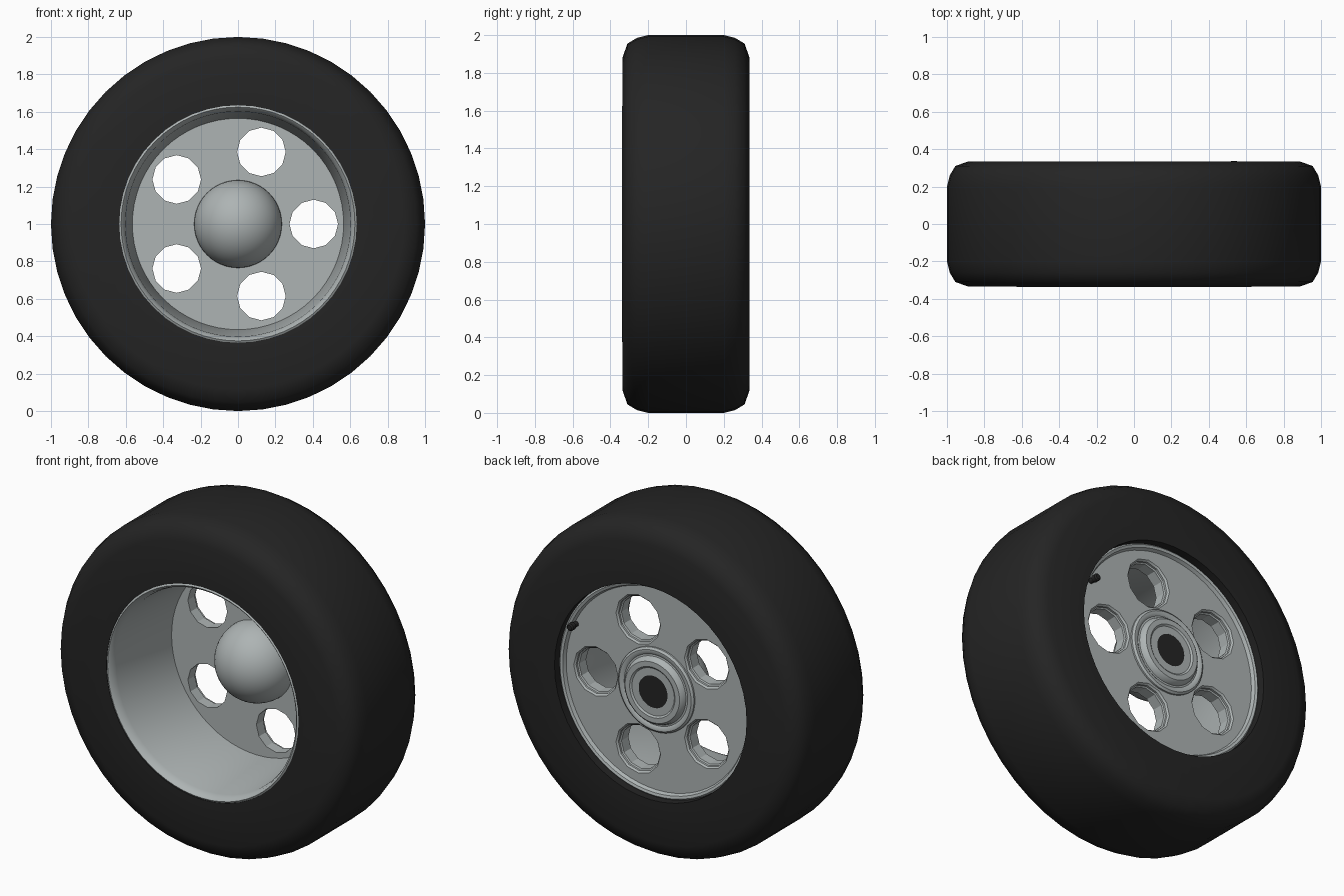
import bpy, bmesh, math
from mathutils import Matrix, Vector

if "Cube" in bpy.data.objects:
    bpy.data.objects.remove(bpy.data.objects["Cube"], do_unlink=True)

HUB = Vector((0, 0, 1))


def material(name, rgb):
    m = bpy.data.materials.new(name)
    m.use_nodes = True
    m.diffuse_color = (*rgb, 1)
    m.node_tree.nodes["Principled BSDF"].inputs["Base Color"].default_value = (*rgb, 1)
    return m


rubber = material("black_rubber", (0.018, 0.018, 0.018))
alloy = material("grey_alloy", (0.42, 0.455, 0.455))


def lathe(name, profile, mat, segs=48, loop=False, centre=HUB, smooth=35):
    """Spin (radius, y) points around an axis along y."""
    bm = bmesh.new()
    rings = []
    for r, y in profile:
        angles = [2 * math.pi * i / segs for i in range(segs)]
        rings.append([bm.verts.new((r * math.cos(a), y, r * math.sin(a))) for a in angles])
    pairs = list(zip(rings, rings[1:]))
    if loop:
        pairs.append((rings[-1], rings[0]))
    for a, b in pairs:
        for i in range(segs):
            j = (i + 1) % segs
            bm.faces.new((a[i], a[j], b[j], b[i]))
    bmesh.ops.remove_doubles(bm, verts=bm.verts, dist=1e-5)
    bmesh.ops.recalc_face_normals(bm, faces=bm.faces)
    mesh = bpy.data.meshes.new(name)
    bm.to_mesh(mesh)
    bm.free()
    mesh.materials.append(mat)
    ob = bpy.data.objects.new(name, mesh)
    ob.location = centre
    bpy.context.collection.objects.link(ob)
    if smooth:
        smooth_shade(ob, smooth)
    return ob


def smooth_shade(ob, degrees):
    bpy.ops.object.select_all(action="DESELECT")
    ob.select_set(True)
    bpy.context.view_layer.objects.active = ob
    bpy.ops.object.shade_smooth_by_angle(angle=math.radians(degrees))


def polar(radius, degrees):
    a = math.radians(degrees)
    return HUB + Vector((radius * math.cos(a), 0, radius * math.sin(a)))


# Tyre: flat sidewalls, rounded shoulders, flat tread
shoulder = [(0.635, 0.335), (0.885, 0.335), (0.955, 0.31), (0.985, 0.26), (1, 0.2)]
lathe("tyre", [(r, -y) for r, y in shoulder] + shoulder[::-1], rubber, loop=True, smooth=45)

# Rim barrel: rounded front lip, tapering inside, back lip
barrel = [(0.64, -0.3), (0.638, -0.33), (0.625, -0.338), (0.612, -0.325), (0.602, -0.29),
          (0.565, 0.18), (0.565, 0.25), (0.6, 0.27), (0.61, 0.292), (0.625, 0.297),
          (0.637, 0.285)]
lathe("rim_barrel", barrel, alloy, segs=64, loop=True)

# Wheel disc with five round holes, each stepped at the back
disc = lathe("wheel_disc", [(0, 0.18), (0.575, 0.18), (0.605, 0.272), (0, 0.272)],
             alloy, segs=64, smooth=0)
hole = [(0, 0.1), (0.13, 0.1), (0.13, 0.245), (0.138, 0.25), (0.138, 0.262),
        (0.15, 0.275), (0.15, 0.35), (0, 0.35)]
for k in range(5):
    cutter = lathe("hole_cutter", hole, alloy, segs=12, centre=polar(0.405, 72 * k), smooth=0)
    cutter.hide_render = True
    cut = disc.modifiers.new("hole", "BOOLEAN")
    cut.operation = "DIFFERENCE"
    cut.solver = "EXACT"
    cut.object = cutter
    bpy.context.view_layer.objects.active = disc
    bpy.ops.object.modifier_apply(modifier=cut.name)
    bpy.data.objects.remove(cutter, do_unlink=True)
smooth_shade(disc, 25)

# Hub: half ball in front, stepped boss behind
dome = [(0.235 * math.sin(t), 0.185 - 0.235 * math.cos(t))
        for t in (math.pi / 2 * i / 12 for i in range(13))]
lathe("hub_dome", dome, alloy, segs=48)
boss = [(0.25, 0.26), (0.25, 0.282), (0.238, 0.292), (0.222, 0.292), (0.21, 0.284),
        (0.2, 0.286), (0.192, 0.308), (0.18, 0.318), (0.15, 0.318), (0.14, 0.31),
        (0.095, 0.31), (0.095, 0.26)]
lathe("hub_boss", boss, alloy, segs=48)
lathe("axle_bore", [(0.096, 0.27), (0.096, 0.309), (0, 0.309)], rubber, segs=32)

# Valve stem at the back edge of the rim
valve = [(0, 0.25), (0.016, 0.25), (0.016, 0.3), (0.022, 0.305), (0.022, 0.33),
         (0.014, 0.337), (0, 0.337)]
lathe("valve_stem", valve, rubber, segs=12, centre=polar(0.59, 25))
